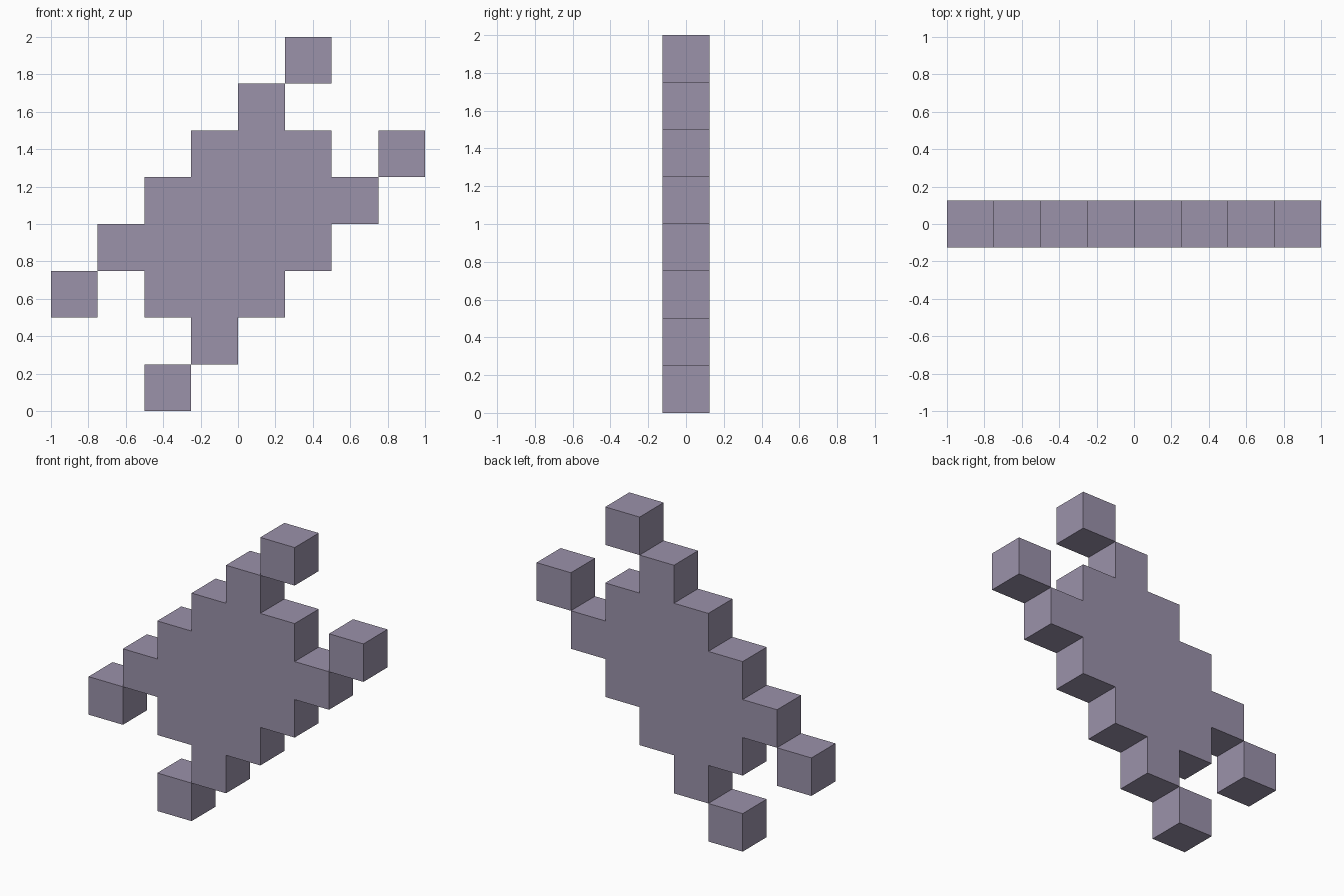
import bpy, bmesh

if "Cube" in bpy.data.objects:
    bpy.data.objects.remove(bpy.data.objects["Cube"])

U = 0.25  # cell size

mat = bpy.data.materials.new("dusty purple")
mat.diffuse_color = (0.328, 0.287, 0.402, 1.0)
mat.use_nodes = True
mat.node_tree.nodes["Principled BSDF"].inputs["Base Color"].default_value = mat.diffuse_color


def plate(name, cells):
    """Join square cells (column, row) into one slab, one cell thick, centred on y = 0."""
    bm = bmesh.new()
    for c, r in cells:
        corners = [(c, r), (c + 1, r), (c + 1, r + 1), (c, r + 1)]
        bm.faces.new([bm.verts.new((x * U, -U / 2, z * U)) for x, z in corners])
    bmesh.ops.remove_doubles(bm, verts=bm.verts, dist=1e-4)
    ext = bmesh.ops.extrude_face_region(bm, geom=bm.faces[:], use_keep_orig=True)
    moved = [g for g in ext["geom"] if isinstance(g, bmesh.types.BMVert)]
    bmesh.ops.translate(bm, verts=moved, vec=(0, U, 0))
    bmesh.ops.recalc_face_normals(bm, faces=bm.faces)
    mesh = bpy.data.meshes.new(name)
    bm.to_mesh(mesh)
    bm.free()
    mesh.materials.append(mat)
    obj = bpy.data.objects.new(name, mesh)
    bpy.context.collection.objects.link(obj)
    return obj


# Stepped star body: row -> (first column, last column); upper half is the lower half turned 180 degrees
lower = {1: (-1, -1), 2: (-2, 0), 3: (-3, 1)}
half = [(c, r) for r, (a, b) in lower.items() for c in range(a, b + 1)]
plate("star_body", half + [(-1 - c, 7 - r) for c, r in half])

# Loose cubes touching the four points of the star by an edge
for name, c, r in (("bottom", -2, 0), ("left", -4, 2)):
    plate(name + "_tip", [(c, r)])
    opposite = {"bottom": "top", "left": "right"}[name]
    plate(opposite + "_tip", [(-1 - c, 7 - r)])
